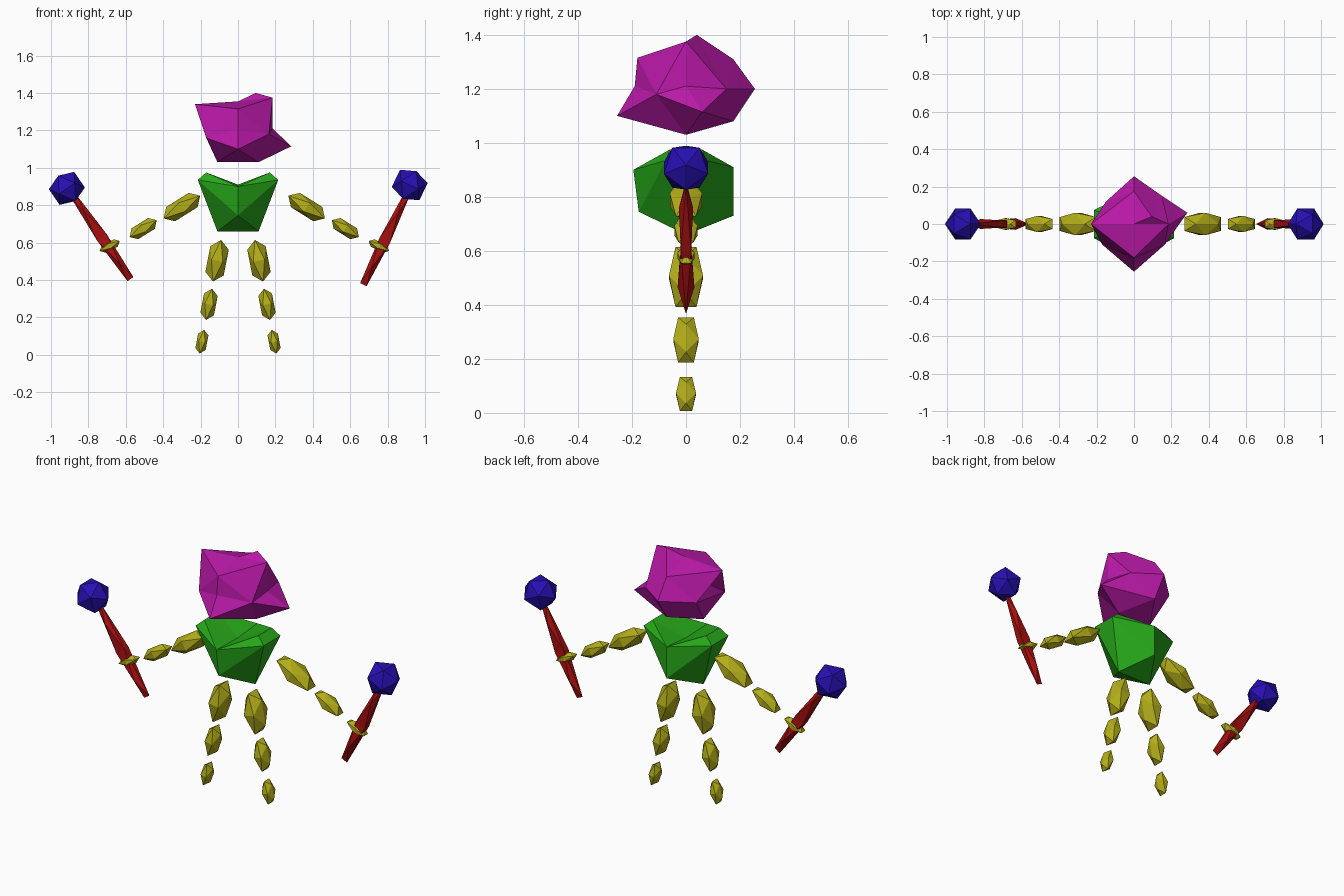
import bpy, bmesh, math
from mathutils import Vector, Matrix

if "Cube" in bpy.data.objects:
    bpy.data.objects.remove(bpy.data.objects["Cube"])

PHI = (1 + 5 ** 0.5) / 2
K = 1 / PHI


def material(name, rgb):
    m = bpy.data.materials.new(name)
    m.diffuse_color = (*rgb, 1)
    m.use_nodes = True
    m.node_tree.nodes["Principled BSDF"].inputs["Base Color"].default_value = m.diffuse_color
    return m


PURPLE = material("purple", (0.5, 0.01, 0.4))
GREEN = material("green", (0.02, 0.4, 0.01))
YELLOW = material("yellow", (0.45, 0.42, 0.01))
RED = material("red", (0.4, 0.005, 0.005))
BLUE = material("blue", (0.02, 0.005, 0.45))


def star_solid(name, points, centre, mat):
    """Facet points around a centre: hull of their directions, then pushed to true positions."""
    c = Vector(centre)
    bm = bmesh.new()
    target = {}
    for p in points:
        v = bm.verts.new((Vector(p) - c).normalized())
        target[v] = Vector(p)
    bmesh.ops.convex_hull(bm, input=bm.verts[:])
    for v in bm.verts:
        v.co = target[v]
    bmesh.ops.recalc_face_normals(bm, faces=bm.faces[:])
    me = bpy.data.meshes.new(name)
    bm.to_mesh(me)
    bm.free()
    ob = bpy.data.objects.new(name, me)
    me.materials.append(mat)
    bpy.context.collection.objects.link(ob)
    return ob


def icosa(edge_along_y=True):
    """Unit-extent icosahedron points; the end edges run along y or x."""
    pts = []
    for a in (-1, 1):
        for b in (-1, 1):
            pts += [(0, a * K, b), (a * K, b, 0), (b, 0, a * K)]
    return pts if edge_along_y else [(y, x, z) for x, y, z in pts]


def gem(name, centre, half, angle, mat, edge_along_y=True, top_pinch=1.0):
    """Stretched icosahedron turned in the front plane."""
    rot = Matrix.Rotation(math.radians(angle), 3, 'Y')
    c = Vector(centre)
    pts = []
    for x, y, z in icosa(edge_along_y):
        s = top_pinch if z > 0.1 else 1
        pts.append(c + rot @ Vector((x * half[0] * s, y * half[1] * s, z * half[2])))
    return star_solid(name, pts, c, mat)


# Head: irregular spiky rock
star_solid("head", [
    (-.11, 0, 1.03), (.11, 0, 1.03),
    (0, -.255, 1.10), (0, -.19, 1.21), (0, -.18, 1.315),
    (0, .175, 1.08), (0, .255, 1.20), (0, .175, 1.31),
    (-.17, -.11, 1.16), (-.15, .12, 1.18), (-.14, 0, 1.24),
    (.165, -.11, 1.18), (.15, .15, 1.20), (.185, 0, 1.21),
    (.285, .06, 1.115), (-.23, 0, 1.34), (0, 0, 1.355),
    (.095, .04, 1.40), (.185, 0, 1.375)], (0, 0, 1.2), PURPLE)

# Torso: faceted body with a valley between the shoulders
torso = [(0, -.195, .90), (0, .175, .91), (0, -.175, .745), (0, .175, .73), (0, 0, .895)]
for s in (-1, 1):
    torso += [(s * .11, 0, .66), (s * .215, -.075, .935), (s * .215, .075, .935),
              (s * .17, -.06, .975), (s * .17, .06, .975)]
star_solid("torso", torso, (0, 0, .81), GREEN)

# Legs: three shrinking segments each
for side, s in (("left", -1), ("right", 1)):
    for part, x, z, half in (("upper_leg", .112, .503, (.05, .063, .113)),
                             ("lower_leg", .155, .27, (.037, .047, .085)),
                             ("foot", .193, .07, (.028, .037, .064))):
        gem(f"{side}_{part}", (s * x, 0, z), half, -s * 11, YELLOW)

# Arms: two segments and a flat hand on each side, then the club it holds
for side, s, shift in (("left", -1, 0), ("right", 1, .067)):
    gem(f"{side}_upper_arm", (s * (.30 + shift), 0, .79), (.045, .06, .115), s * 122, YELLOW)
    gem(f"{side}_lower_arm", (s * (.507 + shift), 0, .675), (.034, .043, .085), s * 122, YELLOW)
    gem(f"{side}_hand", (s * (.686 + shift), 0, .582), (.022, .031, .06), s * 116, YELLOW)

for side, low, high, ball in (("left", (-.575, .405), (-.88, .85), (-.915, .89)),
                              ("right", (.67, .375), (.90, .85), (.918, .908))):
    dx, dz = high[0] - low[0], high[1] - low[1]
    tilt = math.degrees(math.atan2(dx, dz))
    mid = ((low[0] + high[0]) / 2, 0, (low[1] + high[1]) / 2)
    gem(f"{side}_club_handle", mid, (.031, .031, math.hypot(dx, dz) / 2), tilt, RED,
        edge_along_y=False, top_pinch=.85)
    gem(f"{side}_club_ball", (ball[0], 0, ball[1]), (.082, .082, .082), tilt, BLUE)
